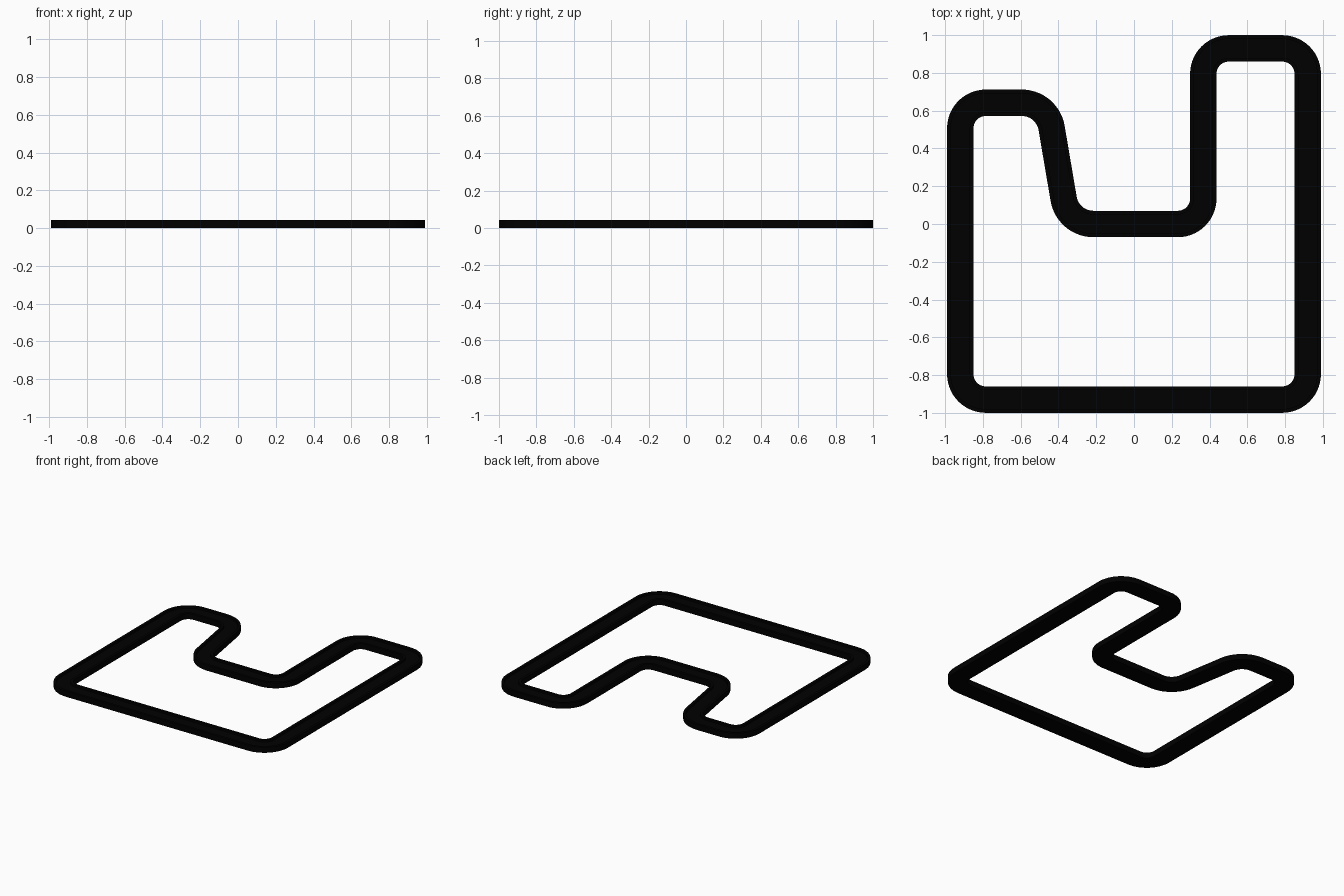
import bpy, bmesh, math
from mathutils import Vector

if "Cube" in bpy.data.objects:
    bpy.data.objects.remove(bpy.data.objects["Cube"])

HALF_WIDTH, HEIGHT, STEPS = 0.07, 0.043, 14
KERB, FLOOR = 0.05, 0.028

# Road cross-section: offset from centre, height; raised kerbs, lower roadway
SECTION = [(HALF_WIDTH, 0), (-HALF_WIDTH, 0), (-HALF_WIDTH, HEIGHT), (-KERB, HEIGHT),
           (-KERB, FLOOR), (KERB, FLOOR), (KERB, HEIGHT), (HALF_WIDTH, HEIGHT)]

# Centre line corners, counter-clockwise: x, y, bend radius
CORNERS = [
    (-0.92, -0.93, 0.135), (0.92, -0.93, 0.135),
    (0.92, 0.93, 0.135), (0.367, 0.93, 0.135),
    (0.367, 0.0, 0.135), (-0.35, 0.0, 0.16),
    (-0.459, 0.642, 0.16), (-0.92, 0.642, 0.135),
]


def rounded_path(corners):
    """Return (point, left normal) pairs along the filleted centre line."""
    path = []
    n = len(corners)
    for i, (x, y, r) in enumerate(corners):
        p = Vector((x, y))
        d_in = (p - Vector(corners[i - 1][:2])).normalized()
        d_out = (Vector(corners[(i + 1) % n][:2]) - p).normalized()
        turn = math.atan2(d_in.x * d_out.y - d_in.y * d_out.x, d_in.dot(d_out))
        side = math.copysign(1, turn)
        start = p - d_in * r * math.tan(abs(turn) / 2)
        left = Vector((-d_in.y, d_in.x))
        centre = start + left * r * side
        for k in range(STEPS + 1):
            a = turn * k / STEPS
            nrm = Vector((left.x * math.cos(a) - left.y * math.sin(a),
                          left.x * math.sin(a) + left.y * math.cos(a)))
            path.append((centre - nrm * r * side, nrm))
    return path


# Road: section swept round the closed circuit
bm = bmesh.new()
rings = [[bm.verts.new((*(p + nrm * off), z)) for off, z in SECTION]
         for p, nrm in rounded_path(CORNERS)]
for i, ring in enumerate(rings):
    prev = rings[i - 1]
    for j in range(len(SECTION)):
        k = (j + 1) % len(SECTION)
        bm.faces.new((prev[j], prev[k], ring[k], ring[j]))
bmesh.ops.recalc_face_normals(bm, faces=bm.faces)
mesh = bpy.data.meshes.new("track_road")
bm.to_mesh(mesh)
bm.free()
road = bpy.data.objects.new("track_road", mesh)
bpy.context.collection.objects.link(road)

# Black asphalt
asphalt = bpy.data.materials.new("asphalt")
asphalt.diffuse_color = (0, 0, 0, 1)
asphalt.use_nodes = True
asphalt.node_tree.nodes["Principled BSDF"].inputs["Base Color"].default_value = asphalt.diffuse_color
mesh.materials.append(asphalt)

bpy.context.view_layer.objects.active = road
road.select_set(True)
bpy.ops.object.shade_smooth_by_angle(angle=math.radians(30))
